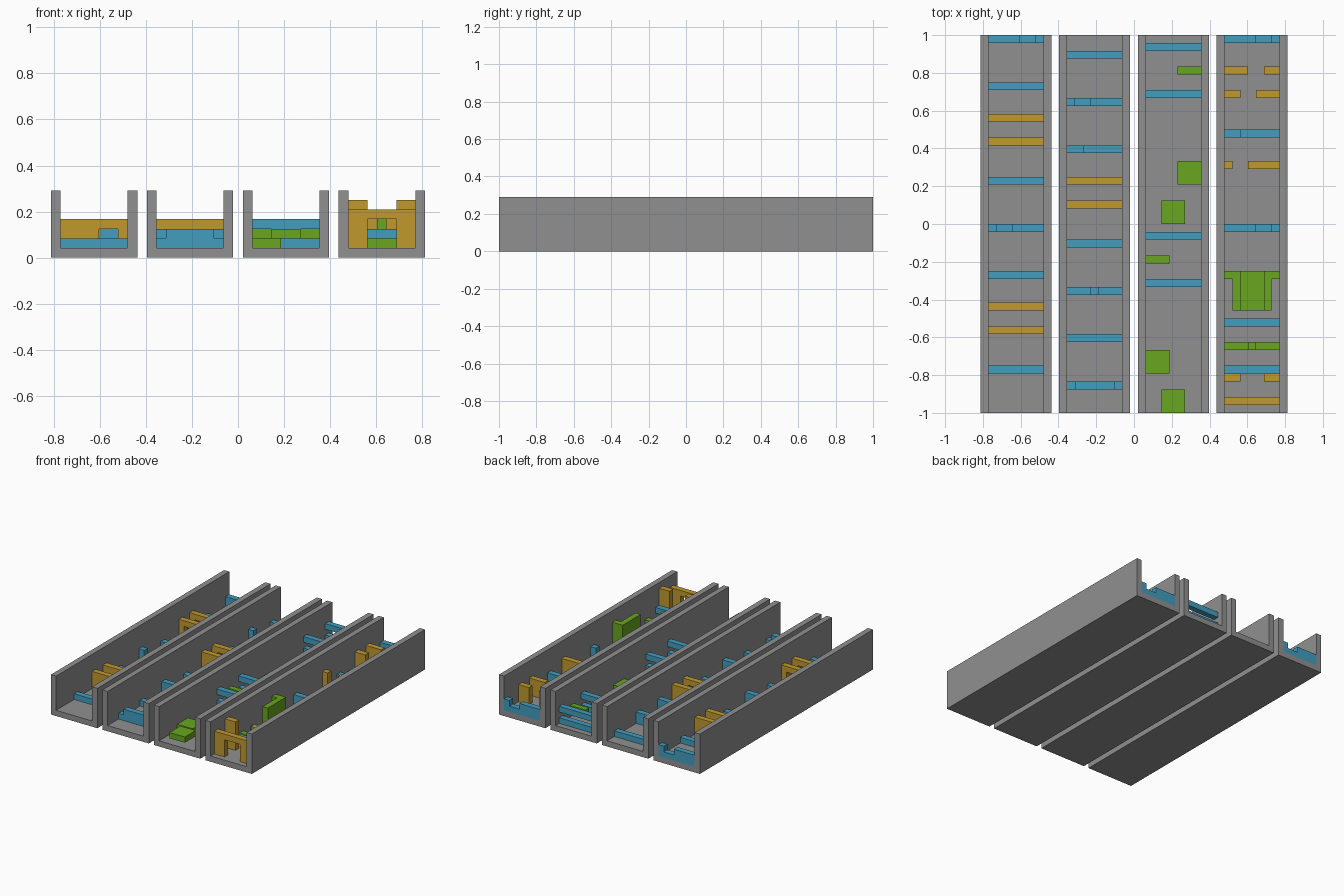
import bpy
import bmesh

if "Cube" in bpy.data.objects:
    bpy.data.objects.remove(bpy.data.objects["Cube"], do_unlink=True)

U = 1 / 24                       # one grid block
LANES = [-18.5, -8.5, 1.5, 11.5]  # inner left edge of each lane, in blocks


def material(name, rgb):
    m = bpy.data.materials.new(name)
    m.use_nodes = True
    m.diffuse_color = (*rgb, 1)
    m.node_tree.nodes["Principled BSDF"].inputs["Base Color"].default_value = (*rgb, 1)
    return m


GREY = material("concrete grey", (0.28, 0.28, 0.28))
BLUE = material("hurdle blue", (0.055, 0.34, 0.53))
GOLD = material("wall gold", (0.53, 0.32, 0.028))
GREEN = material("platform green", (0.14, 0.38, 0.014))


def extrude(name, mat, lane, row, pts, depth=1):
    """Extrude a (column, height) outline backwards; rows count from the back."""
    bm = bmesh.new()
    front = (24 - row - depth) * U
    verts = [bm.verts.new(((LANES[lane] + c) * U, front, z * U)) for c, z in pts]
    face = bm.faces.new(verts)
    out = bmesh.ops.extrude_face_region(bm, geom=[face])
    moved = [g for g in out["geom"] if isinstance(g, bmesh.types.BMVert)]
    bmesh.ops.translate(bm, verts=moved, vec=(0, depth * U, 0))
    bmesh.ops.recalc_face_normals(bm, faces=bm.faces)
    me = bpy.data.meshes.new(name)
    bm.to_mesh(me)
    bm.free()
    me.materials.append(mat)
    bpy.context.scene.collection.objects.link(bpy.data.objects.new(name, me))


def box(name, mat, lane, row, c0, c1, z0, z1, depth=1):
    extrude(name, mat, lane, row, [(c0, z0), (c1, z0), (c1, z1), (c0, z1)], depth)


def steps(name, mat, lane, row, runs, c0=0, depth=1):
    """Solid from the floor with stepped top: runs of (end column, height)."""
    pts, c = [(runs[-1][0], 1), (c0, 1)], c0
    for end, h in runs:
        pts += [(c, h), (end, h)]
        c = end
    extrude(name, mat, lane, row, pts, depth)


def doorway(name, lane, row, a, b, door, top):
    """Full-width wall with an opening between columns a and b."""
    extrude(name, GOLD, lane, row,
            [(0, 1), (a, 1), (a, door), (b, door), (b, 1), (7, 1), (7, top), (0, top)])


# Open channels
for i in range(4):
    extrude("lane_channel", GREY, i, 0,
            [(-1, 0), (8, 0), (8, 7), (7, 7), (7, 1), (0, 1), (0, 7), (-1, 7)], 48)

# Plain low hurdles
for lane, rows in ((0, (6, 18, 30, 42)), (1, (2, 26, 38)), (3, (36,))):
    for row in rows:
        box("low_hurdle", BLUE, lane, row, 0, 7, 1, 2)

# Tall hurdles with a notch
for lane, row, a, b in ((0, 0, 4, 6), (0, 24, 1, 3), (1, 8, 1, 3), (1, 32, 3, 4),
                        (3, 0, 4, 6), (3, 24, 4, 6)):
    steps("notched_hurdle", BLUE, lane, row, [(a, 3), (b, 2), (7, 3)])
for lane, row in ((1, 14), (3, 12)):
    steps("side_step_hurdle", BLUE, lane, row, [(2, 2), (7, 3)])
steps("raised_middle_hurdle", BLUE, 1, 44, [(1, 2), (6, 3), (7, 2)])

# Walls with low doorways
for lane, row, a in ((0, 10, 1), (0, 13, 1), (0, 34, 4), (0, 37, 4), (1, 18, 1), (1, 21, 4)):
    doorway("doorway_wall", lane, row, a, a + 2, 3, 4)

# Third lane: paired rails with blockers, and stepping platforms
for row in (1, 7, 25, 31):
    box("lower_rail", BLUE, 2, row, 0, 7, 1, 2)
    box("upper_rail", BLUE, 2, row, 0, 7, 3, 4)
for shift, side in ((0, 4), (24, 0)):
    box("rail_blocker", GREEN, 2, 4 + shift, side, side + 3, 2, 3)
    box("low_platform", GREEN, 2, 16 + shift, side, side + 3, 1, 2, 3)
    box("high_platform", GREEN, 2, 21 + shift, 2, 5, 2, 3, 3)

# Fourth lane: wall pairs with shifting gaps
for row, a, b, top in ((4, 3, 5, 4), (7, 2, 4, 4), (16, 1, 3, 4), (43, 2, 5, 6)):
    box("gap_wall_right", GOLD, 3, row, 0, a, 1, top)
    box("gap_wall_left", GOLD, 3, row, b, 7, 1, top)

# Fourth lane: entrance gate, floating bar, post and walled chute
doorway("entrance_gate", 3, 46, 2, 5, 4, 5)
box("floating_bar", BLUE, 3, 42, 0, 7, 2, 3)
steps("post_hurdle", GREEN, 3, 39, [(3, 2), (4, 4), (7, 2)])
steps("chute_flange", GREEN, 3, 30, [(2, 5), (5, 2), (7, 5)])
steps("chute_body", GREEN, 3, 31, [(2, 5), (5, 2), (6, 5)], c0=1, depth=4)
